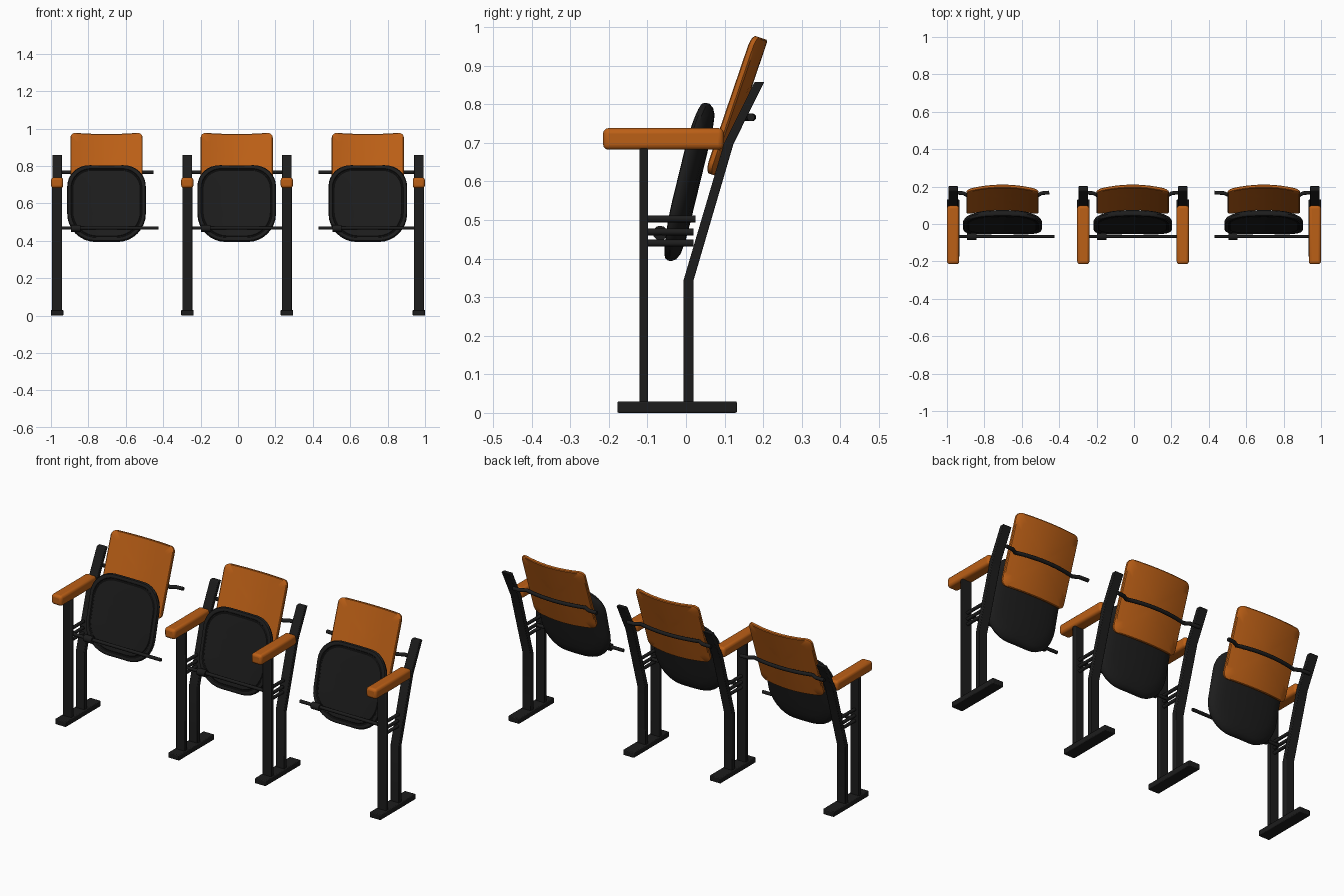
import bpy, bmesh, math
from mathutils import Vector

if "Cube" in bpy.data.objects:
    bpy.data.objects.remove(bpy.data.objects["Cube"])


def material(name, col):
    m = bpy.data.materials.new(name)
    m.diffuse_color = (*col, 1)
    m.use_nodes = True
    m.node_tree.nodes["Principled BSDF"].inputs["Base Color"].default_value = m.diffuse_color
    return m


BLACK = material("black", (0.012, 0.012, 0.012))
WOOD = material("wood", (0.5, 0.115, 0.008))


def finish(name, bm, mat, bevel=0, segments=2):
    bmesh.ops.recalc_face_normals(bm, faces=bm.faces[:])
    me = bpy.data.meshes.new(name)
    bm.to_mesh(me)
    bm.free()
    ob = bpy.data.objects.new(name, me)
    bpy.context.collection.objects.link(ob)
    me.materials.append(mat)
    if bevel:
        mod = ob.modifiers.new("bevel", 'BEVEL')
        mod.width, mod.segments = bevel, segments
        mod.limit_method = 'ANGLE'
    bpy.context.view_layer.objects.active = ob
    ob.select_set(True)
    bpy.ops.object.shade_smooth_by_angle(angle=math.radians(35))
    ob.select_set(False)
    return ob


def side_profile(name, pts, x, width, mat, bevel, segments=2):
    """Extrude a (y, z) profile across x."""
    bm = bmesh.new()
    face = bm.faces.new([bm.verts.new((x - width / 2, y, z)) for y, z in pts])
    ext = bmesh.ops.extrude_face_region(bm, geom=[face])
    bmesh.ops.translate(bm, vec=(width, 0, 0),
                        verts=[v for v in ext['geom'] if isinstance(v, bmesh.types.BMVert)])
    return finish(name, bm, mat, bevel, segments)


def box(y0, y1, z0, z1):
    return [(y0, z0), (y1, z0), (y1, z1), (y0, z1)]


def rod(name, pts, r, mat=BLACK, sides=12):
    """Round bar swept along a path in the x or y direction."""
    bm = bmesh.new()
    pts = [Vector(p) for p in pts]
    rings = []
    for i, p in enumerate(pts):
        t = (pts[min(i + 1, len(pts) - 1)] - pts[max(i - 1, 0)]).normalized()
        up = Vector((0, 0, 1))
        side = t.cross(up).normalized()
        rings.append([bm.verts.new(p + r * (math.cos(a) * side + math.sin(a) * up))
                      for a in (2 * math.pi * k / sides for k in range(sides))])
    for a, b in zip(rings, rings[1:]):
        for k in range(sides):
            bm.faces.new((a[k], a[k - 1], b[k - 1], b[k]))
    bm.faces.new(rings[0])
    bm.faces.new(rings[-1])
    return finish(name, bm, mat)


def outline(hw, hl, r_top, r_bot, arc=8, flat=10):
    """Rounded rectangle with evenly divided straight edges."""
    corners = [(hw - r_top, hl - r_top, r_top, 0), (-hw + r_top, hl - r_top, r_top, 90),
               (-hw + r_bot, -hl + r_bot, r_bot, 180), (hw - r_bot, -hl + r_bot, r_bot, 270)]
    arcs = [[Vector((cx + r * math.cos(math.radians(a0 + 90 * k / arc)),
                     cy + r * math.sin(math.radians(a0 + 90 * k / arc)))) for k in range(arc + 1)]
            for cx, cy, r, a0 in corners]
    pts = []
    for i, arc_pts in enumerate(arcs):
        nxt = arcs[(i + 1) % 4][0]
        pts += arc_pts + [arc_pts[-1].lerp(nxt, k / flat) for k in range(1, flat)]
    return pts


def bent_panel(name, x, y, z, lean, shape, hw, bend, layers, mat):
    """Leaning shell from rings (inset, depth), bowed backwards in the middle."""
    bm = bmesh.new()
    s, c = math.sin(lean), math.cos(lean)
    hl = max(p.y for p in shape)

    def place(u, v, w):
        w -= bend * (u / hw) ** 2
        return bm.verts.new((x + u, y + v * s + w * c, z + v * c - w * s))

    rings = [[place(p.x * (1 - d / hw), p.y * (1 - d / hl), w) for p in shape] for d, w in layers]
    n = len(shape)
    for a, b in zip(rings, rings[1:]):
        for k in range(n):
            bm.faces.new((a[k - 1], a[k], b[k], b[k - 1]))
    for ring, w in ((rings[0], layers[0][1]), (rings[-1], layers[-1][1])):
        mid = place(0, 0, w)
        for k in range(n):
            bm.faces.new((ring[k - 1], ring[k], mid))
    return finish(name, bm, mat)


def stand(x):
    side_profile("foot", box(-0.178, 0.132, 0, 0.03), x, 0.066, BLACK, 0.004)
    side_profile("front_post", box(-0.12, -0.098, 0.025, 0.69), x, 0.054, BLACK, 0.004)
    side_profile("rear_post", [(-0.006, 0.025), (0.02, 0.025), (0.02, 0.345), (0.123, 0.697),
                               (0.203, 0.858), (0.178, 0.858), (0.098, 0.697), (-0.006, 0.345)],
                 x, 0.052, BLACK, 0.003)
    for z, y in ((0.503, 0.025), (0.469, 0.02), (0.44, 0.02)):
        rod("side_bar", [(x, -0.11, z), (x, y, z)], 0.009)
    # armrest: rounded section running front to back
    side_profile("armrest", box(-0.215, 0.098, 0.682, 0.738), x, 0.065, WOOD, 0.014, 3)


SEAT = outline(0.21, 0.21, 0.12, 0.15, flat=6)
SEAT_LAYERS = [(0.16, 0.029), (0.11, 0.029), (0.06, 0.028), (0.025, 0.024), (0.008, 0.016), (0, 0.004),
               (0, -0.004), (0.004, -0.011), (0.012, -0.014), (0.02, -0.012), (0.023, -0.007),
               (0.027, -0.007), (0.03, -0.011), (0.06, -0.012), (0.11, -0.012), (0.16, -0.012)]
BACK = outline(0.193, 0.188, 0.03, 0.03, arc=5)
BACK_LAYERS = [(0.14, 0.0225), (0.09, 0.0225), (0.04, 0.0225), (0.004, 0.0225), (0, 0.019),
               (0, 0.008), (0.004, 0.0045), (0.04, 0.0045), (0.09, 0.0045), (0.14, 0.0045)]


def chair(x, left, right):
    bent_panel("folded_seat", x, 0.007, 0.598, math.radians(13.7), SEAT, 0.21, 0.018, SEAT_LAYERS, BLACK)
    bent_panel("backrest", x, 0.13, 0.795, math.radians(18.8), BACK, 0.193, 0.027, BACK_LAYERS, WOOD)
    # hinge bar with its knuckle
    rod("seat_bar", [(left, -0.067, 0.468), (max(right, x + 0.275), -0.067, 0.468)]
        if left < x - 0.27 or right > x + 0.27 else [(left, -0.067, 0.468), (right, -0.067, 0.468)], 0.009)
    rod("seat_hinge", [(x - 0.19, -0.067, 0.466), (x - 0.14, -0.067, 0.466)], 0.019)
    # support bar bowed around the backrest
    l, r = max(left, x - 0.265), min(right, x + 0.25)
    path = [(l, 0.168, 0.766), (x - 0.21, 0.165, 0.766)]
    path += [(x + u, 0.172 - 0.024 * (u / 0.18) ** 2, 0.766) for u in (-0.18 + 0.03 * k for k in range(13))]
    path += [(x + 0.21, 0.165, 0.766), (r, 0.168, 0.766)]
    rod("back_bar", path, 0.01)


# four stands carrying three chairs
for sx in (-0.967, -0.271, 0.261, 0.967):
    stand(sx)
chair(-0.703, -0.967, -0.425)
chair(-0.007, -0.271, 0.261)
chair(0.694, 0.43, 0.967)
